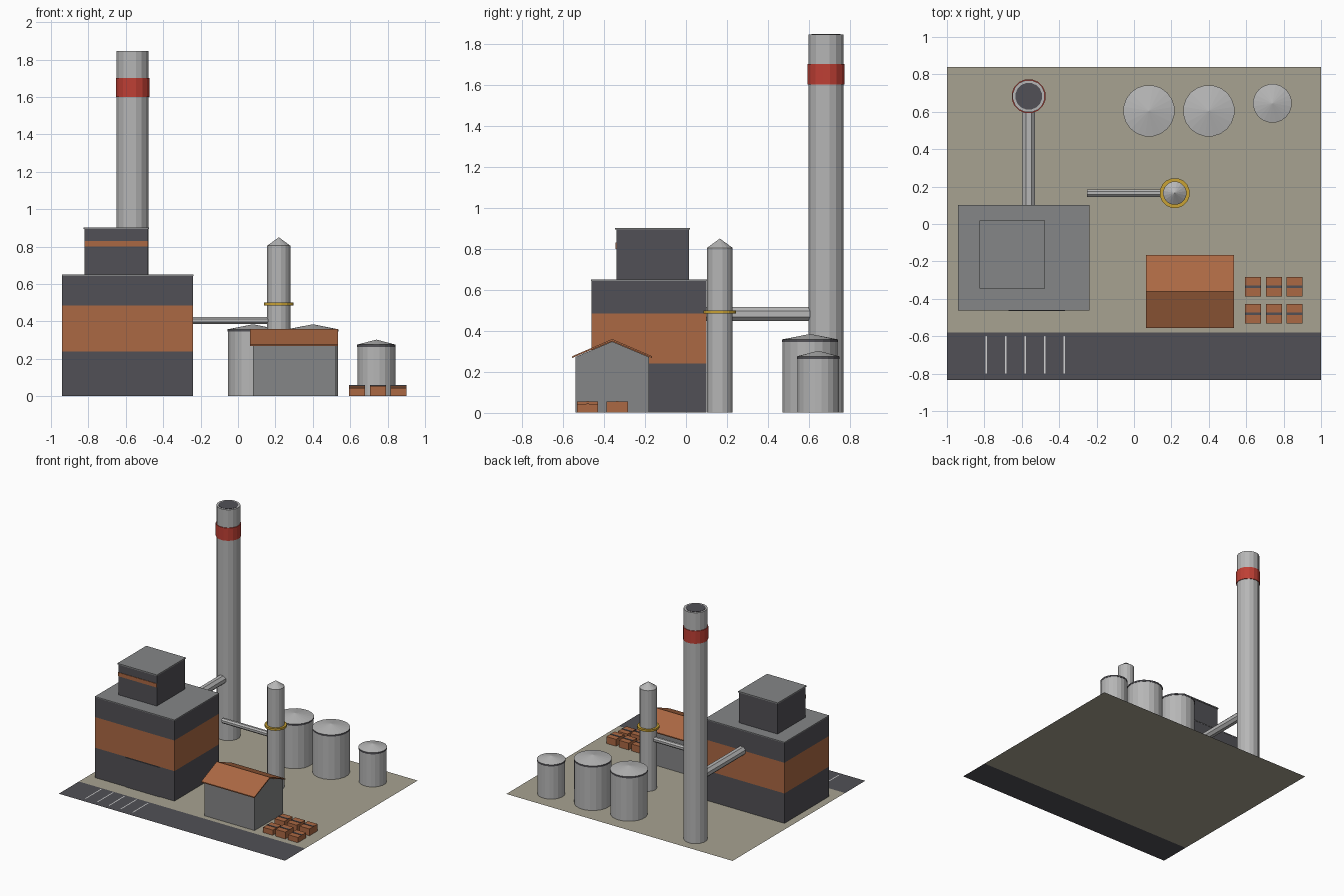
import bpy, bmesh, math
from mathutils import Vector, Matrix

if "Cube" in bpy.data.objects:
    bpy.data.objects.remove(bpy.data.objects["Cube"])


def make_mat(name, r, g, b):
    m = bpy.data.materials.new(name)
    m.diffuse_color = (r, g, b, 1)
    m.use_nodes = True
    m.node_tree.nodes["Principled BSDF"].inputs["Base Color"].default_value = m.diffuse_color
    return m


GROUND = make_mat("sandy_ground", 0.39, 0.365, 0.285)
DARK = make_mat("dark_cladding", 0.083, 0.081, 0.092)
ORANGE = make_mat("rust_orange", 0.41, 0.14, 0.056)
GREY = make_mat("mid_grey", 0.235, 0.24, 0.245)
METAL = make_mat("light_metal", 0.47, 0.47, 0.47)
RED = make_mat("warning_red", 0.52, 0.05, 0.035)
YELLOW = make_mat("platform_yellow", 0.58, 0.36, 0.035)
WHITE = make_mat("line_white", 0.65, 0.65, 0.65)


def finish(name, bm, mats):
    bmesh.ops.recalc_face_normals(bm, faces=bm.faces)
    me = bpy.data.meshes.new(name)
    bm.to_mesh(me)
    bm.free()
    for m in mats:
        me.materials.append(m)
    ob = bpy.data.objects.new(name, me)
    bpy.context.collection.objects.link(ob)
    return ob


def box(name, x, y, z, mat):
    bm = bmesh.new()
    bmesh.ops.create_cube(bm, size=1)
    for v in bm.verts:
        for i, (a, b) in enumerate((x, y, z)):
            v.co[i] = a if v.co[i] < 0 else b
    return finish(name, bm, [mat])


def sheet(name, x, y, z, mat):
    bm = bmesh.new()
    bm.faces.new([bm.verts.new((a, b, z)) for a, b in
                  ((x[0], y[0]), (x[1], y[0]), (x[1], y[1]), (x[0], y[1]))])
    return finish(name, bm, [mat])


def lathe(name, cx, cy, sides, levels, cap=None):
    """Stack of rings (radius, z, colour of the wall above); radius 0 is a tip."""
    bm = bmesh.new()
    mats = list(dict.fromkeys([l[2] for l in levels] + ([cap] if cap else [])))
    rings = []
    for r, z, _ in levels:
        n = sides if r > 0 else 1
        rings.append([bm.verts.new((cx + r * math.cos(2 * math.pi * (i + .5) / sides),
                                    cy + r * math.sin(2 * math.pi * (i + .5) / sides), z))
                      for i in range(n)])
    bm.faces.new(rings[0])
    for k in range(len(rings) - 1):
        a, b = rings[k], rings[k + 1]
        for i in range(sides):
            j = (i + 1) % sides
            f = bm.faces.new([a[i], a[j], b[0]] if len(b) == 1 else [a[i], a[j], b[j], b[i]])
            f.material_index = mats.index(levels[k][2])
    if len(rings[-1]) > 1:
        bm.faces.new(rings[-1]).material_index = mats.index(cap or levels[-1][2])
    return finish(name, bm, mats)


def pipe(name, start, end, r, sides=8):
    a, b = Vector(start), Vector(end)
    bm = bmesh.new()
    rot = (b - a).to_track_quat('Z', 'Y').to_matrix().to_4x4()
    bmesh.ops.create_cone(bm, cap_ends=True, segments=sides, radius1=r, radius2=r,
                          depth=(b - a).length,
                          matrix=Matrix.Translation((a + b) / 2) @ rot
                          @ Matrix.Rotation(math.pi / sides, 4, 'Z'))
    return finish(name, bm, [METAL])


def prism(name, profile, x0, x1, mat):
    """Extrude a (y, z) profile along x."""
    bm = bmesh.new()
    f = bm.faces.new([bm.verts.new((x0, y, z)) for y, z in profile])
    g = bmesh.ops.extrude_face_region(bm, geom=[f])['geom']
    bmesh.ops.translate(bm, vec=(x1 - x0, 0, 0),
                        verts=[v for v in g if isinstance(v, bmesh.types.BMVert)])
    return finish(name, bm, [mat])


B = 0.001  # base height, just above the ground sheet

# Yard, road and parking lines
sheet("yard", (-1, 1), (-0.58, 0.84), 0, GROUND)
sheet("road", (-1, 1), (-0.835, -0.58), 0, DARK)
for i in range(5):
    x = -0.79 + i * 0.104
    sheet(f"parking_line_{i + 1}", (x - .004, x + .004), (-0.80, -0.60), 0.003, WHITE)

# Main hall: cladding with an orange belt, grey roof
hall = box("main_hall", (-0.94, -0.24), (-0.46, 0.10), (B, 0.643), DARK)
hall.data.materials.append(ORANGE)
bm = bmesh.new()
bm.from_mesh(hall.data)
for z in (0.24, 0.485):
    bmesh.ops.bisect_plane(bm, geom=bm.verts[:] + bm.edges[:] + bm.faces[:],
                           plane_co=(0, 0, z), plane_no=(0, 0, 1))
for f in bm.faces:
    if 0.24 < f.calc_center_median().z < 0.485:
        f.material_index = 1
bm.to_mesh(hall.data)
bm.free()
box("hall_roof", (-0.942, -0.238), (-0.462, 0.102), (0.643, 0.65), GREY)
box("hall_door", (-0.67, -0.37), (-0.465, -0.46), (B, 0.237), DARK)

# Rooftop block with its front stripe
box("roof_block", (-0.82, -0.48), (-0.34, 0.015), (0.65, 0.893), DARK)
box("roof_block_cap", (-0.825, -0.475), (-0.345, 0.02), (0.893, 0.902), GREY)
box("roof_block_stripe", (-0.82, -0.48), (-0.344, -0.34), (0.80, 0.83), ORANGE)

# Chimney with red band and dark mouth
CX, CY = -0.563, 0.683
lathe("chimney", CX, CY, 16, [(0.087, B, METAL), (0.087, 1.845, METAL)])
lathe("chimney_mouth", CX, CY, 16, [(0.072, 1.844, DARK), (0.072, 1.847, DARK)])
lathe("chimney_band", CX, CY, 16, [(0.092, 1.60, RED), (0.092, 1.702, RED)])

# Ducts
pipe("flue_duct", (CX, 0.09, 0.482), (CX, 0.62, 0.482), 0.036)
pipe("process_pipe", (-0.25, 0.165, 0.405), (0.18, 0.165, 0.405), 0.021)

# Process column with walkway ring
lathe("process_column", 0.218, 0.165, 16,
      [(0.063, B, METAL), (0.063, 0.805, METAL), (0, 0.85, METAL)])
lathe("column_walkway", 0.218, 0.165, 16,
      [(0.081, 0.484, YELLOW), (0.081, 0.50, YELLOW)])

# Storage tanks: wall, dark rim, shallow conical lid
for i, (x, y, r, h) in enumerate(((0.08, 0.605, 0.136, 0.345),
                                  (0.40, 0.605, 0.136, 0.345),
                                  (0.74, 0.645, 0.102, 0.263))):
    lathe(f"tank_{i + 1}", x, y, 20,
          [(r, B, METAL), (r, h, DARK), (r + .002, h, DARK),
           (r + .002, h + .013, METAL), (0, h + .04, METAL)])

# Shed with gable roof
prism("shed_walls", [(-0.54, B), (-0.18, B), (-0.18, 0.272), (-0.36, 0.348), (-0.54, 0.272)],
      0.08, 0.525, GREY)
prism("shed_roof", [(-0.555, 0.268), (-0.36, 0.35), (-0.165, 0.268),
                    (-0.165, 0.276), (-0.36, 0.36), (-0.555, 0.276)],
      0.064, 0.534, ORANGE)

# Crates with straps
for j, y in enumerate((-0.48, -0.335)):
    for i, x in enumerate((0.637, 0.748, 0.859)):
        h = 0.043 if j == 0 and i != 1 else 0.056
        n = j * 3 + i + 1
        box(f"crate_{n}", (x - .043, x + .043), (y - .052, y + .052), (B, h), ORANGE)
        box(f"crate_strap_{n}", (x - .043, x + .043), (y - .006, y + .006), (h, h + .003), DARK)
